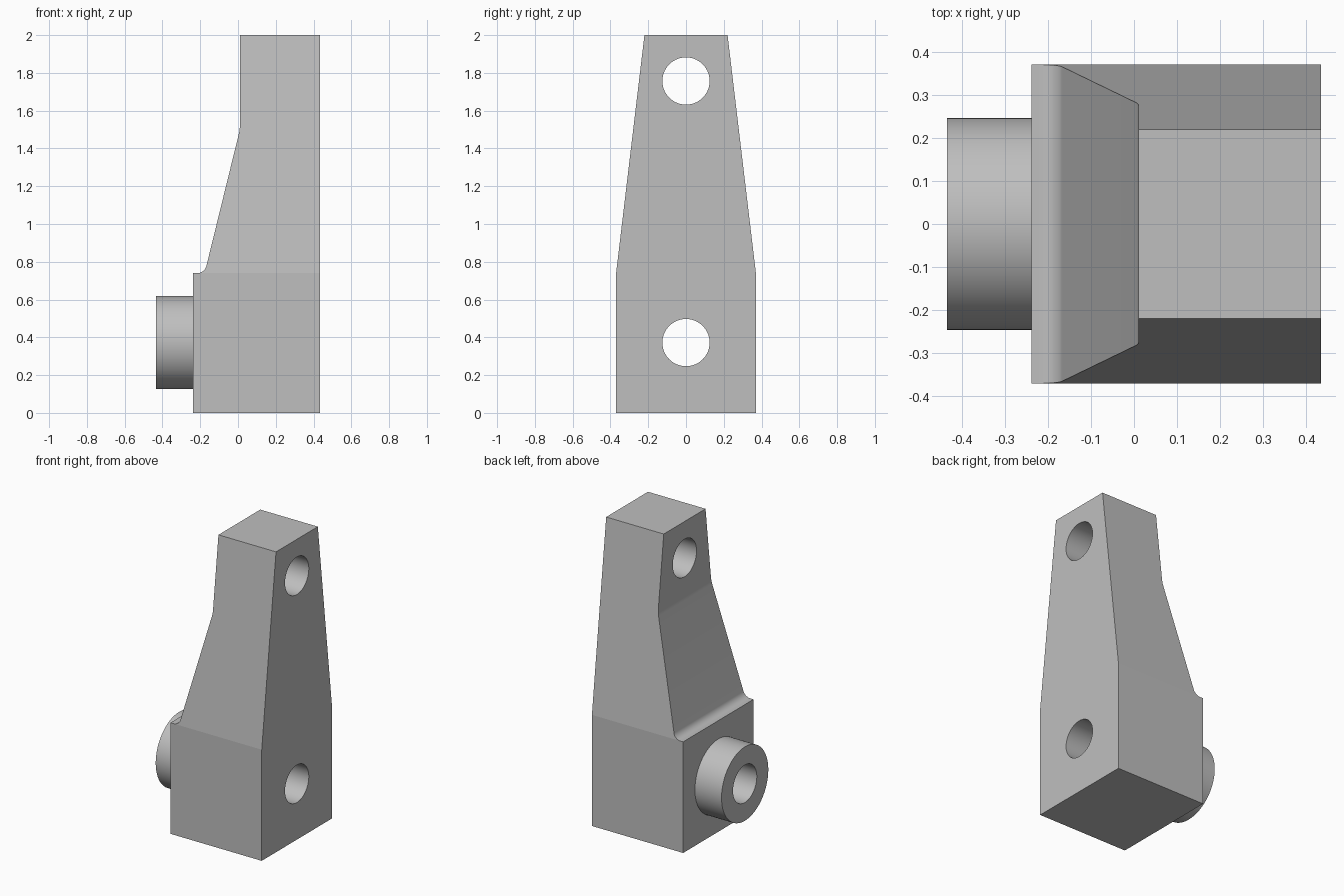
import bpy, bmesh
from math import sin, cos, atan2, tan, pi, radians
from mathutils import Matrix

if "Cube" in bpy.data.objects:
    bpy.data.objects.remove(bpy.data.objects["Cube"])

# Main sizes
BACK, FACE, BOSS_END = 0.434, -0.238, -0.434
STEP, TOP = 0.74, 2.0
HALF_BASE, HALF_TOP = 0.37, 0.22
NECK_X, NECK_Z = 0.01, 1.5
HOLES = (0.372, 1.757)

grey = bpy.data.materials.new("plain grey")
grey.use_nodes = True
colour = (0.52, 0.52, 0.52, 1)
grey.diffuse_color = colour
grey.node_tree.nodes["Principled BSDF"].inputs["Base Color"].default_value = colour


def make_object(name, bm):
    bmesh.ops.recalc_face_normals(bm, faces=bm.faces)
    mesh = bpy.data.meshes.new(name)
    bm.to_mesh(mesh)
    bm.free()
    mesh.materials.append(grey)
    obj = bpy.data.objects.new(name, mesh)
    bpy.context.collection.objects.link(obj)
    return obj


def rod(name, x0, x1, z, radius):
    """Cylinder lying along x."""
    bm = bmesh.new()
    place = Matrix.Translation(((x0 + x1) / 2, 0, z)) @ Matrix.Rotation(pi / 2, 4, 'Y')
    bmesh.ops.create_cone(bm, cap_ends=True, segments=96, radius1=radius,
                          radius2=radius, depth=x1 - x0, matrix=place)
    return make_object(name, bm)


def arc(cx, cz, r, a0, a1, steps):
    angles = [a0 + (a1 - a0) * i / steps for i in range(steps + 1)]
    return [(cx + r * cos(a), cz + r * sin(a)) for a in angles]


def half_width(z):
    t = max(0, (z - STEP) / (TOP - STEP))
    return HALF_BASE + (HALF_TOP - HALF_BASE) * t


# Profile of the sloped shoulder: fillet at the step, soft bend at the neck
lean = atan2(0.172, 0.70)
r = 0.05
tangent_z = STEP + r - r * sin(lean)
fillet_x = NECK_X - (NECK_Z - tangent_z) * tan(lean) - r * cos(lean)
fillet = arc(fillet_x, STEP + r, r, -pi / 2, -lean, 16)
bend_r = 0.2
bend = arc(NECK_X - bend_r, NECK_Z + bend_r * tan(lean / 2), bend_r, -lean, 0, 4)

lower = [(BACK, STEP), (BACK, 0), (FACE, 0), (FACE, STEP), fillet[0]]
upper = fillet + bend + [(NECK_X, TOP), (BACK, TOP), (BACK, STEP)]
outline = lower + upper[1:-1]

# Body: outline swept across y, narrowing above the step
bm = bmesh.new()
sides = [{p: bm.verts.new((p[0], s * half_width(p[1]), p[1])) for p in outline}
         for s in (-1, 1)]
for side in sides:
    bm.faces.new([side[p] for p in lower])
    bm.faces.new([side[p] for p in upper])
for a, b in zip(outline, outline[1:] + outline[:1]):
    bm.faces.new((sides[0][a], sides[0][b], sides[1][b], sides[1][a]))
body = make_object("bracket_body", bm)

# Boss joined on, then both bolt holes cut through
tools = [(rod("boss", BOSS_END, FACE + 0.05, HOLES[0], 0.246), 'UNION')]
tools += [(rod("hole_cutter", -1, 1, z, 0.125), 'DIFFERENCE') for z in HOLES]
bpy.ops.object.select_all(action='DESELECT')
bpy.context.view_layer.objects.active = body
body.select_set(True)
for tool, operation in tools:
    mod = body.modifiers.new("shape", 'BOOLEAN')
    mod.operation, mod.solver, mod.object = operation, 'EXACT', tool
    bpy.ops.object.modifier_apply(modifier=mod.name)
    bpy.data.objects.remove(tool)

bpy.ops.object.shade_smooth_by_angle(angle=radians(6))
